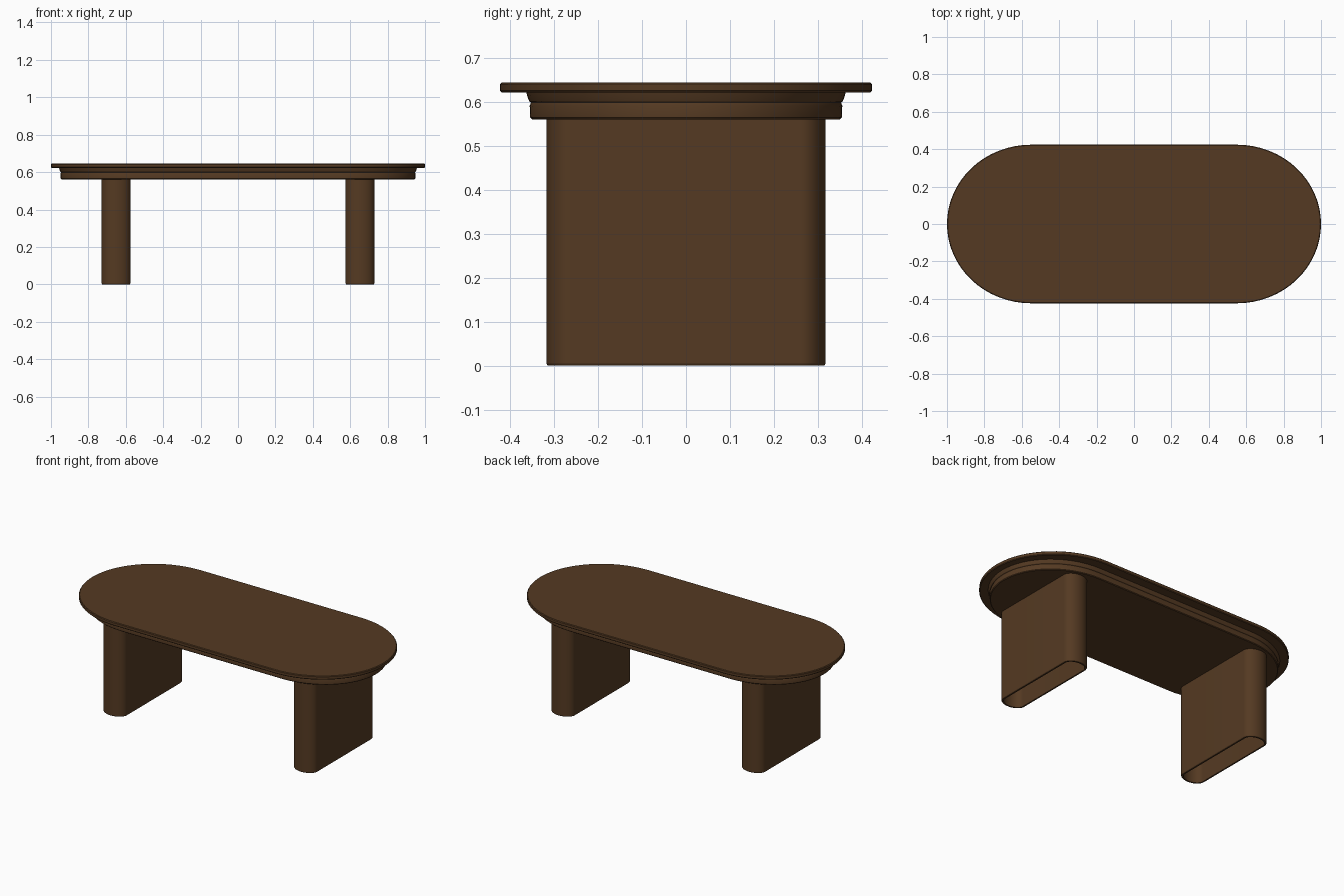
import bpy, bmesh, math

cube = bpy.data.objects.get("Cube")
if cube:
    bpy.data.objects.remove(cube, do_unlink=True)

wood = bpy.data.materials.new("dark walnut wood")
wood.use_nodes = True
colour = (0.09, 0.042, 0.016, 1)
wood.diffuse_color = colour
wood.node_tree.nodes["Principled BSDF"].inputs["Base Color"].default_value = colour


def oval(long, short, straight, n=32):
    """Slab outline along x: straight sides closed by elliptical ends."""
    pts = []
    for side in (1, -1):
        for i in range(n + 1):
            a = -math.pi / 2 + math.pi * i / n
            pts.append((side * (straight + (long - straight) * math.cos(a)),
                        side * short * math.sin(a)))
    return pts


def loft(name, rings, straight, along_y=False, centre_x=0, closed=False):
    """Stack oval rings given as (long, short, z); cap them or join them in a loop."""
    bm = bmesh.new()
    loops = []
    for long, short, z in rings:
        pts = oval(long, short, straight)
        if along_y:
            pts = [(-y, x) for x, y in pts]
        loops.append([bm.verts.new((x + centre_x, y, z)) for x, y in pts])
    pairs = list(zip(loops, loops[1:]))
    if closed:
        pairs.append((loops[-1], loops[0]))
    else:
        bm.faces.new(loops[0])
        bm.faces.new(loops[-1])
    for low, high in pairs:
        for i in range(len(low)):
            j = (i + 1) % len(low)
            bm.faces.new((low[i], low[j], high[j], high[i]))
    bmesh.ops.recalc_face_normals(bm, faces=bm.faces)
    mesh = bpy.data.meshes.new(name)
    bm.to_mesh(mesh)
    bm.free()
    mesh.materials.append(wood)
    obj = bpy.data.objects.new(name, mesh)
    bpy.context.collection.objects.link(obj)
    bpy.ops.object.select_all(action='DESELECT')
    obj.select_set(True)
    bpy.context.view_layer.objects.active = obj
    bpy.ops.object.shade_smooth_by_angle(angle=math.radians(30))
    return obj


def inset_rings(long, short, profile):
    return [(long - d, short - d, z) for d, z in profile]


# Thin top with softened edges
loft("table_top", inset_rings(1.0, 0.424, [
    (0.004, 0.622), (0, 0.626), (0, 0.641), (0.004, 0.645)]), 0.55)

# Stepped moulding under the top
loft("apron", inset_rings(0.957, 0.364, [
    (0.013, 0.561), (0.009, 0.565), (0.008, 0.592), (0.011, 0.599),
    (0.007, 0.602), (0.003, 0.612), (0, 0.623)]), 0.55)

# Hollow slab legs with rounded ends
for name, x in (("left_leg", 0.652), ("right_leg", -0.652)):
    loft(name, inset_rings(0.318, 0.077, [
        (0.003, 0), (0, 0.005), (0, 0.563), (0.012, 0.563), (0.012, 0)]),
        0.262, along_y=True, centre_x=x, closed=True)
